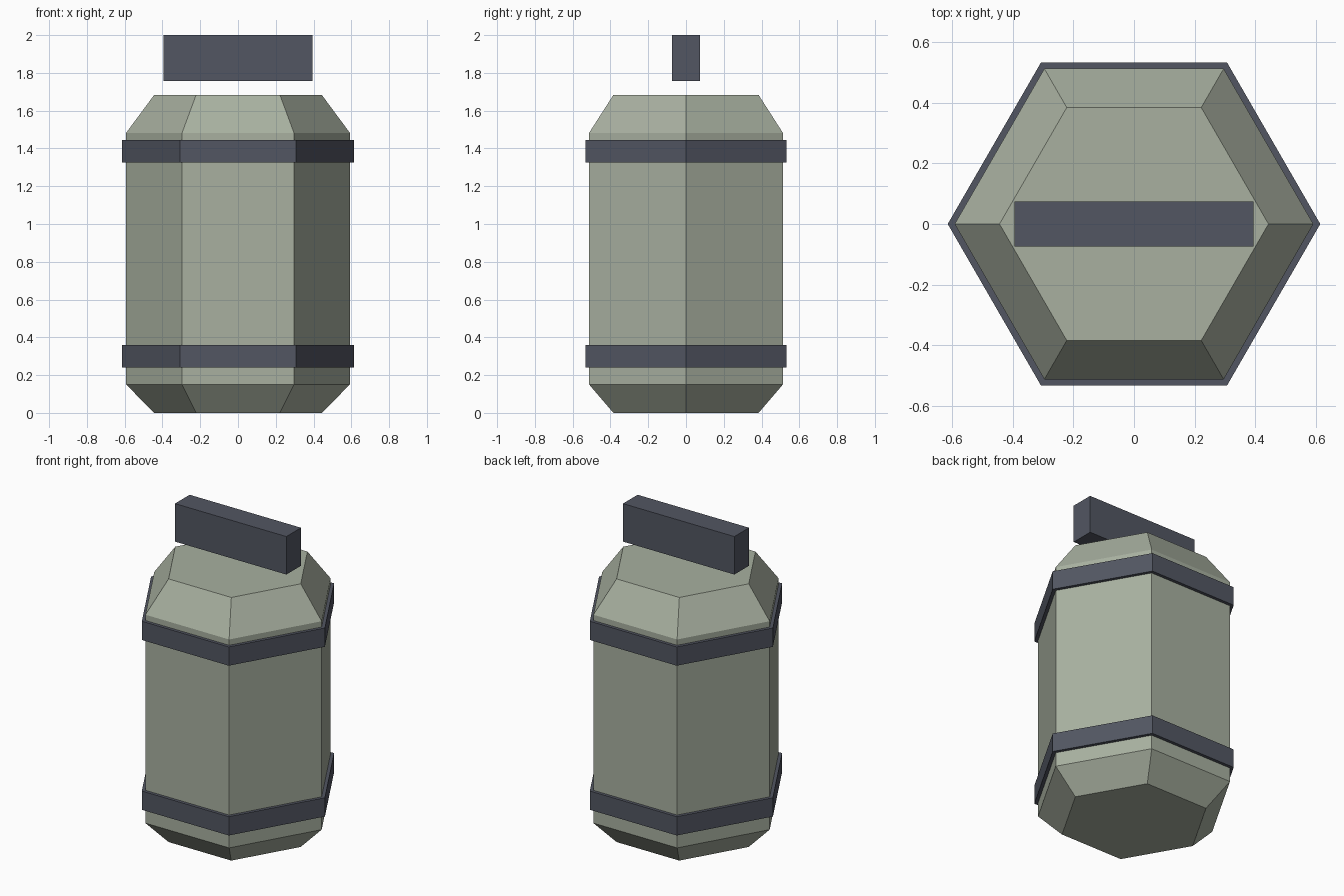
import bpy, bmesh, math

if "Cube" in bpy.data.objects:
    bpy.data.objects.remove(bpy.data.objects["Cube"])

SIDES = 6


def material(name, r, g, b):
    def lin(c):
        c /= 255
        return c / 12.92 if c <= 0.04045 else ((c + 0.055) / 1.055) ** 2.4
    m = bpy.data.materials.new(name)
    m.diffuse_color = (lin(r), lin(g), lin(b), 1)
    m.use_nodes = True
    m.node_tree.nodes["Principled BSDF"].inputs["Base Color"].default_value = m.diffuse_color
    return m


def finish(name, bm, mat):
    bmesh.ops.recalc_face_normals(bm, faces=bm.faces)
    mesh = bpy.data.meshes.new(name)
    bm.to_mesh(mesh)
    bm.free()
    mesh.materials.append(mat)
    obj = bpy.data.objects.new(name, mesh)
    bpy.context.collection.objects.link(obj)
    return obj


def ring(bm, r, z):
    return [bm.verts.new((r * math.cos(math.tau * i / SIDES),
                          r * math.sin(math.tau * i / SIDES), z))
            for i in range(SIDES)]


def lathe(name, profile, mat, closed=False):
    """Hexagonal lathe of (radius, z); capped, or closed into a hoop."""
    bm = bmesh.new()
    rings = [ring(bm, r, z) for r, z in profile]
    pairs = list(zip(rings, rings[1:]))
    if closed:
        pairs.append((rings[-1], rings[0]))
    else:
        bm.faces.new(rings[0])
        bm.faces.new(rings[-1])
    for a, b in pairs:
        for i in range(SIDES):
            j = (i + 1) % SIDES
            bm.faces.new((a[i], a[j], b[j], b[i]))
    return finish(name, bm, mat)


shell = material("grey green", 168, 176, 160)
trim = material("dark slate", 82, 86, 98)

# Hexagonal canister with tapered ends
lathe("canister_body",
      [(0.444, 0), (0.592, 0.15), (0.592, 1.483), (0.444, 1.683)], shell)

# Two raised bands around the body
for name, z in (("lower_band", 0.24), ("upper_band", 1.326)):
    lathe(name, [(0.585, z), (0.615, z), (0.615, z + 0.12), (0.585, z + 0.12)],
          trim, closed=True)

# Carry handle floating above the lid
bm = bmesh.new()
bmesh.ops.create_cube(bm, size=1)
bmesh.ops.scale(bm, vec=(0.788, 0.148, 0.243), verts=bm.verts)
bmesh.ops.translate(bm, vec=(0, 0, 2 - 0.243 / 2), verts=bm.verts)
finish("carry_handle", bm, trim)
